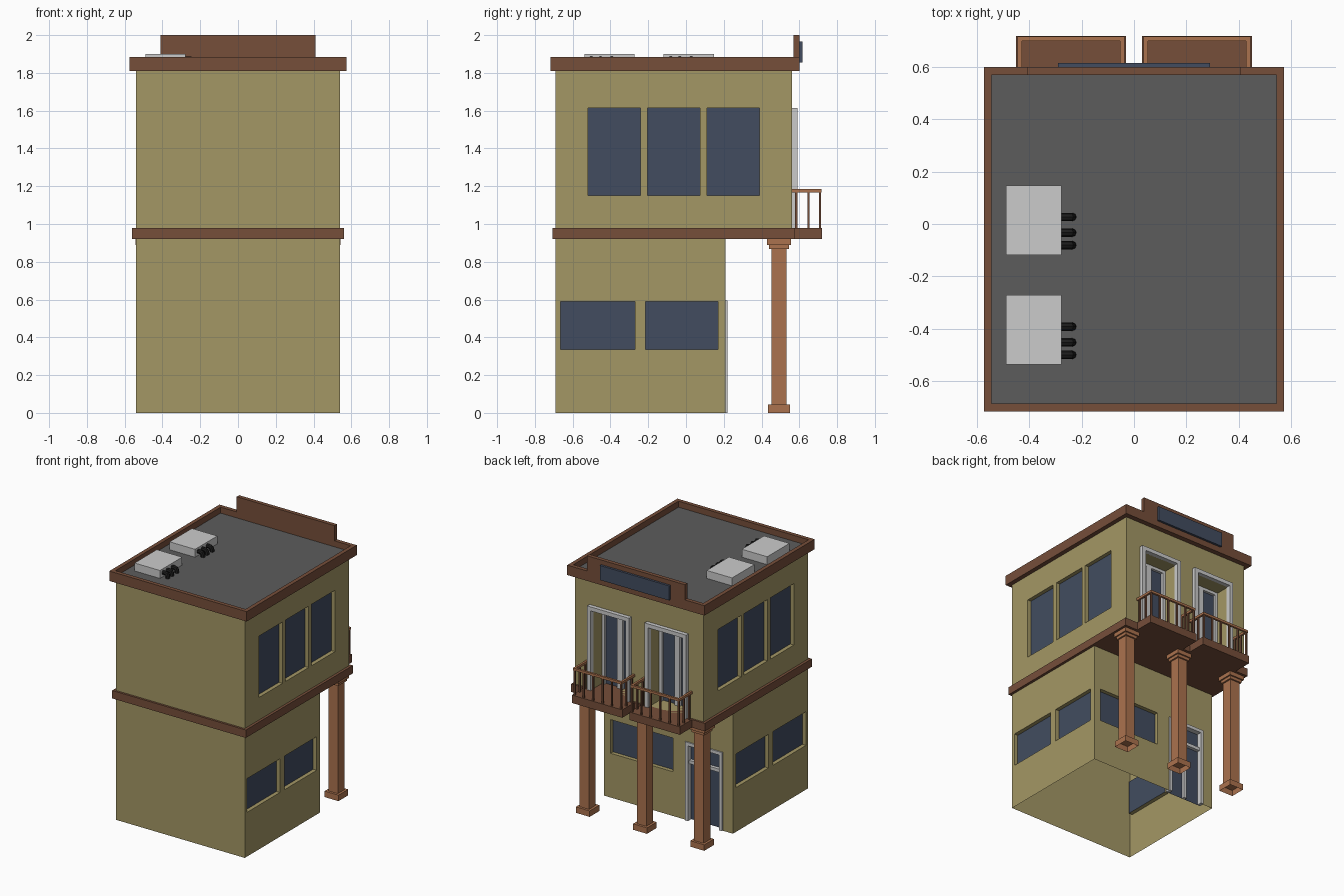
import bpy, bmesh
from mathutils import Vector

if "Cube" in bpy.data.objects:
    bpy.data.objects.remove(bpy.data.objects["Cube"])


def mat(name, c):
    m = bpy.data.materials.new(name)
    m.diffuse_color = (*c, 1)
    m.use_nodes = True
    m.node_tree.nodes["Principled BSDF"].inputs["Base Color"].default_value = m.diffuse_color
    return m


OLIVE = mat("olive_wall", (0.37, 0.31, 0.13))
BROWN = mat("brown_trim", (0.18, 0.077, 0.042))
CLAY = mat("clay_column", (0.41, 0.17, 0.077))
GLASS = mat("blue_glass", (0.054, 0.073, 0.117))
ROOF = mat("dark_roof", (0.107, 0.107, 0.107))
BLACK = mat("black_pipe", (0.012, 0.012, 0.012))


def boxes(name, spans, material=None, open_bottom=False):
    """One object from boxes given as (x0, x1, y0, y1, z0, z1)."""
    bm = bmesh.new()
    for x0, x1, y0, y1, z0, z1 in spans:
        vs = bmesh.ops.create_cube(bm, size=1)["verts"]
        for v in vs:
            v.co = Vector((x1 if v.co.x > 0 else x0,
                           y1 if v.co.y > 0 else y0,
                           z1 if v.co.z > 0 else z0))
    bmesh.ops.recalc_face_normals(bm, faces=bm.faces)
    if open_bottom:
        remove_bottom(bm)
    me = bpy.data.meshes.new(name)
    bm.to_mesh(me)
    bm.free()
    ob = bpy.data.objects.new(name, me)
    bpy.context.collection.objects.link(ob)
    if material:
        me.materials.append(material)
    return ob


def remove_bottom(bm):
    low = [f for f in bm.faces if all(abs(v.co.z) < 1e-4 for v in f.verts)]
    bmesh.ops.delete(bm, geom=low, context='FACES')


def mirrored(s):
    return [s, (-s[1], -s[0], *s[2:])]


def walls(name, span, cuts, glass_y, open_bottom=False):
    """Wall block with recessed openings, glass at the back of each recess."""
    ob = boxes(name, [span], OLIVE)
    cutter = boxes(name + "_cutter", cuts)
    mod = ob.modifiers.new("openings", 'BOOLEAN')
    mod.object, mod.operation, mod.solver = cutter, 'DIFFERENCE', 'EXACT'
    dg = bpy.context.evaluated_depsgraph_get()
    me = bpy.data.meshes.new_from_object(ob.evaluated_get(dg))
    ob.modifiers.clear()
    ob.data = me
    bpy.data.objects.remove(cutter)
    me.materials.clear()
    me.materials.append(OLIVE)
    me.materials.append(GLASS)
    bm = bmesh.new()
    bm.from_mesh(me)
    if open_bottom:
        remove_bottom(bm)
    for f in bm.faces:
        c, n = f.calc_center_median(), f.normal
        side = abs(n.x) > 0.9 and abs(abs(c.x) - 0.51) < 1e-3
        rear = abs(n.y) > 0.9 and abs(c.y - glass_y) < 1e-3
        f.material_index = 1 if side or rear else 0
    bm.to_mesh(me)
    bm.free()
    return ob


# Ground floor: two windows per side, a rear window and the entrance
cuts = []
for y0, y1 in ((-0.665, -0.27), (-0.215, 0.185)):
    if y1 > 0.15:
        y1 = 0.17
    cuts += mirrored((0.51, 0.6, y0, y1, 0.335, 0.59))
cuts += [(-0.04, 0.485, 0.18, 0.3, 0.335, 0.59), (-0.45, -0.15, 0.18, 0.3, -0.1, 0.59)]
walls("ground_floor", (-0.54, 0.54, -0.69, 0.21, 0, 0.95), cuts, 0.18, True)

# Upper floor: three windows per side and two balcony doorways
cuts = []
for y0 in (-0.52, -0.205, 0.11):
    cuts += mirrored((0.51, 0.6, y0, y0 + 0.28, 1.15, 1.615))
cuts += mirrored((0.09, 0.39, 0.43, 0.7, 0.98, 1.585))
walls("upper_floor", (-0.54, 0.54, -0.69, 0.56, 0.95, 1.83), cuts, 0.43)


def door_frame(x0, x1, y0, y1, z0, z1, t):
    return [(x0, x0 + t, y0, y1, z0, z1), (x1 - t, x1, y0, y1, z0, z1),
            (x0 + t, x1 - t, y0, y1, z1 - t, z1)]


# Entrance door frame with transom and centre bar
boxes("entrance_frame", door_frame(-0.455, -0.145, 0.18, 0.22, 0, 0.595, 0.025)
      + [(-0.43, -0.17, 0.18, 0.205, 0.43, 0.455), (-0.312, -0.288, 0.18, 0.205, 0, 0.43)])

# Balcony door surrounds and the double doors inside
for side, flip in (("left", True), ("right", False)):
    def m(spans):
        return [mirrored(s)[1] if flip else s for s in spans]

    boxes(side + "_door_surround", m(door_frame(0.065, 0.415, 0.555, 0.59, 0.98, 1.615, 0.03)))
    boxes(side + "_door_leaves", m(
        door_frame(0.09, 0.24, 0.43, 0.45, 0.98, 1.585, 0.022)
        + door_frame(0.24, 0.39, 0.43, 0.45, 0.98, 1.585, 0.022)))

    # Balcony slab, top rail and balusters
    boxes(side + "_balcony_slab", m([(0.03, 0.452, 0.56, 0.72, 0.92, 0.98)]), BROWN)
    x0, x1, yf, t = 0.037, 0.445, 0.717, 0.016
    boxes(side + "_balcony_rail", m([
        (x0, x1, yf - t, yf, 1.168, 1.186),
        (x0, x0 + t, 0.56, yf - t, 1.168, 1.186),
        (x1 - t, x1, 0.56, yf - t, 1.168, 1.186)]), CLAY)
    posts = []
    b = 0.012
    for i in range(6):
        x = x0 + 0.002 + i * (x1 - x0 - b - 0.004) / 5
        posts.append((x, x + b, yf - b - 0.002, yf - 0.002, 0.98, 1.168))
    for y in (0.577, 0.643):
        posts += [(x0 + 0.002, x0 + 0.002 + b, y, y + b, 0.98, 1.168),
                  (x1 - b - 0.002, x1 - 0.002, y, y + b, 0.98, 1.168)]
    boxes(side + "_balusters", m(posts), BROWN)

# Floor band between the storeys
boxes("floor_band", [(-0.56, 0.56, -0.706, 0.575, 0.92, 0.98)], BROWN)

# Square columns under the overhang
for name, x in (("left", -0.48), ("middle", 0), ("right", 0.48)):
    parts = [(0.04, 0.04, 0.88), (0.052, 0.868, 0.892), (0.063, 0.89, 0.921)]
    boxes(name + "_column", [(x - r, x + r, 0.492 - r, 0.492 + r, a, b) for r, a, b in parts], CLAY)
    r = 0.058
    boxes(name + "_column_base", [(x - r, x + r, 0.492 - r, 0.492 + r, 0, 0.045)], CLAY, True)

# Roof deck, cornice parapet, raised sign board with a blank plaque
boxes("roof_deck", [(-0.55, 0.55, -0.695, 0.575, 1.82, 1.84)], ROOF)
boxes("cornice", mirrored((0.545, 0.575, -0.718, 0.6, 1.81, 1.885))
      + [(-0.545, 0.545, -0.718, -0.688, 1.81, 1.885), (-0.545, 0.545, 0.57, 0.6, 1.81, 1.885)], BROWN)
boxes("cornice_soffit", [(-0.574, 0.574, -0.717, 0.599, 1.811, 1.822)], BROWN)
boxes("sign_board", [(-0.41, 0.41, 0.57, 0.6, 1.88, 2.0)], BROWN)
boxes("blank_sign_plaque", [(-0.29, 0.29, 0.598, 0.617, 1.855, 1.965)], GLASS)

# Roof units, each with three bent pipes
for n, yc in (("rear", 0.015), ("front", -0.405)):
    boxes(n + "_roof_unit", [(-0.49, -0.277, yc - 0.133, yc + 0.133, 1.835, 1.9)])
    cu = bpy.data.curves.new(n + "_pipes", 'CURVE')
    cu.dimensions = '3D'
    cu.bevel_depth = 0.016
    cu.bevel_resolution = 2
    for dy in (0.012, -0.048, -0.096):
        sp = cu.splines.new('POLY')
        path = [(-0.285, 1.872), (-0.255, 1.872), (-0.243, 1.868), (-0.237, 1.857), (-0.236, 1.83)]
        sp.points.add(len(path) - 1)
        for p, (x, z) in zip(sp.points, path):
            p.co = (x, yc + dy, z, 1)
    ob = bpy.data.objects.new(n + "_pipes", cu)
    bpy.context.collection.objects.link(ob)
    cu.materials.append(BLACK)
    bpy.ops.object.select_all(action='DESELECT')
    ob.select_set(True)
    bpy.context.view_layer.objects.active = ob
    bpy.ops.object.convert(target='MESH')
    bpy.ops.object.shade_smooth_by_angle()
